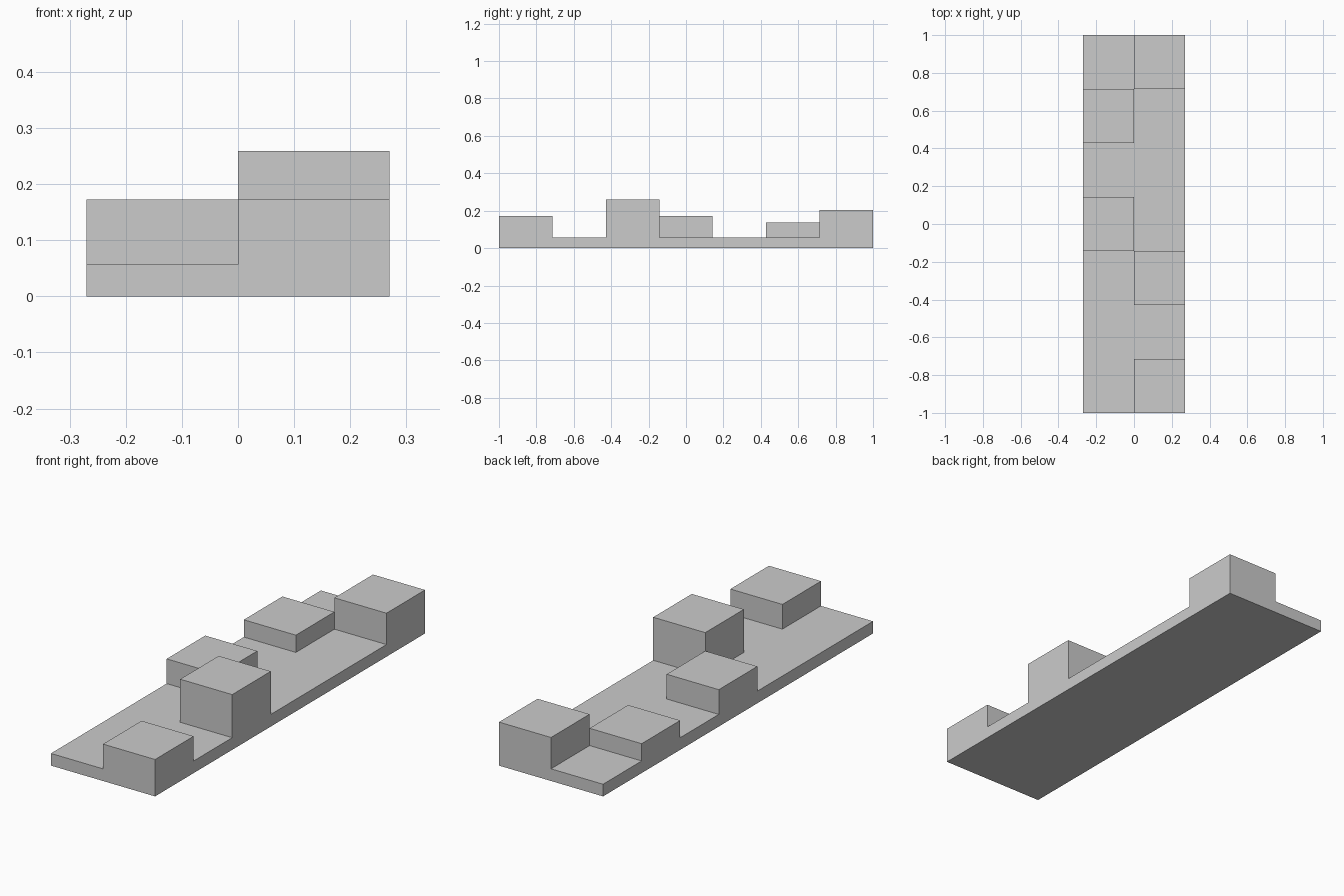
import bpy, bmesh
from mathutils import Matrix

if "Cube" in bpy.data.objects:
    bpy.data.objects.remove(bpy.data.objects["Cube"])

HALF_WIDTH, BASE, ROWS = 0.27, 0.057, 7
# (column, row): top height; column 0 is left, row 0 is the front
BLOCKS = {(1, 0): 0.173, (1, 2): 0.259, (0, 3): 0.173, (0, 5): 0.138, (1, 6): 0.204}

bm = bmesh.new()

# Base plate: a 2 x 7 grid thickened upward
bmesh.ops.create_grid(bm, x_segments=2, y_segments=ROWS, size=1,
                      matrix=Matrix.Diagonal((HALF_WIDTH, 1, 1, 1)))
ret = bmesh.ops.extrude_face_region(bm, geom=bm.faces[:], use_keep_orig=True)
top_verts = [g for g in ret["geom"] if isinstance(g, bmesh.types.BMVert)]
top_faces = [g for g in ret["geom"] if isinstance(g, bmesh.types.BMFace)]
bmesh.ops.translate(bm, verts=top_verts, vec=(0, 0, BASE))
bmesh.ops.recalc_face_normals(bm, faces=bm.faces[:])

# Raised blocks: chosen cells pulled up to their own heights
cells = {}
for f in top_faces:
    c = f.calc_center_median()
    cells[(int(c.x > 0), int((c.y + 1) * ROWS / 2))] = f
for cell, height in BLOCKS.items():
    face = bmesh.ops.extrude_discrete_faces(bm, faces=[cells[cell]])["faces"][0]
    bmesh.ops.translate(bm, verts=face.verts[:], vec=(0, 0, height - BASE))

# Merge the flat areas into clean faces
bmesh.ops.recalc_face_normals(bm, faces=bm.faces[:])
bmesh.ops.dissolve_limit(bm, angle_limit=0.01, verts=bm.verts[:], edges=bm.edges[:])

mesh = bpy.data.meshes.new("stepped_plate")
bm.to_mesh(mesh)
bm.free()
bpy.context.collection.objects.link(bpy.data.objects.new("stepped_plate", mesh))
